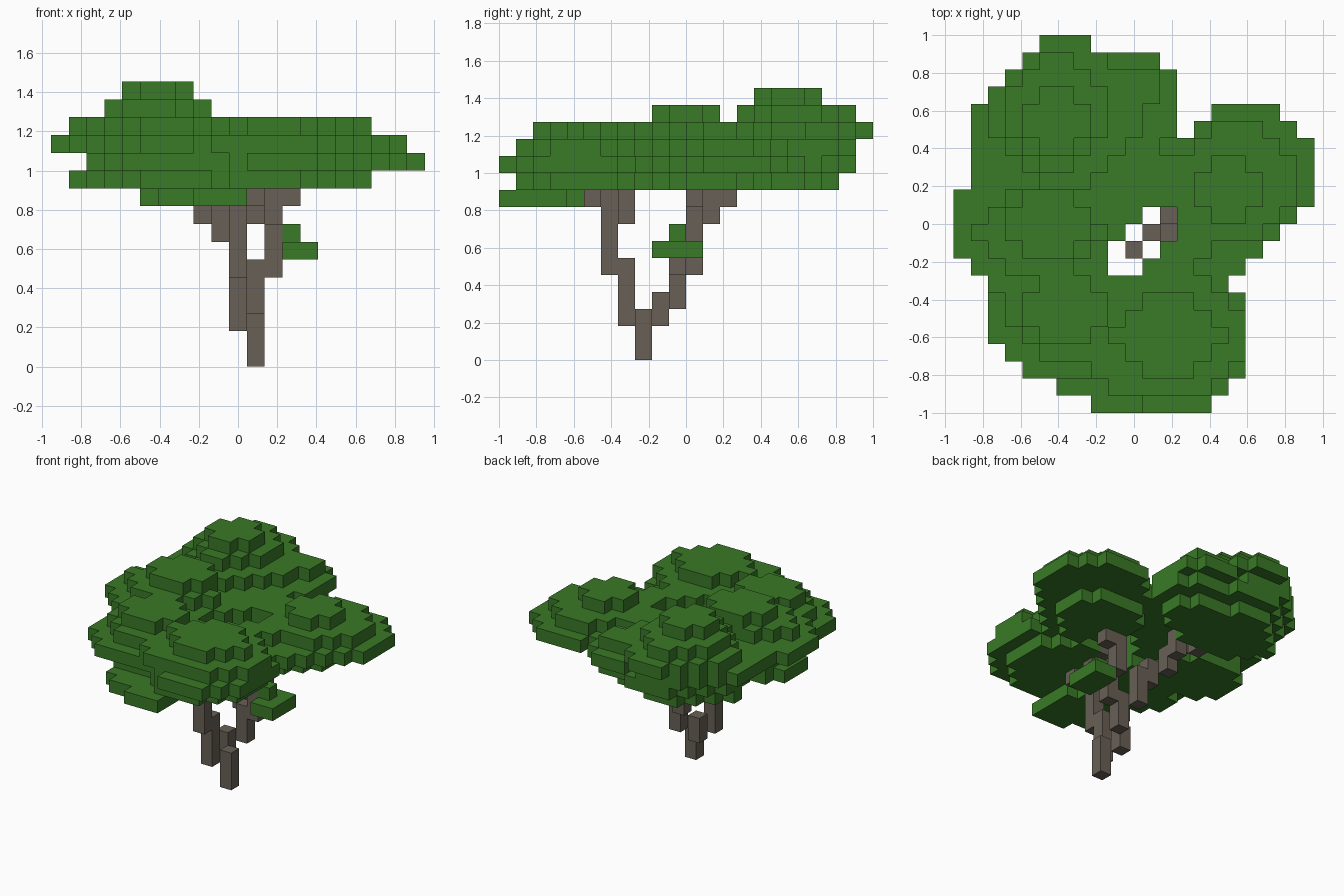
import bpy, bmesh
from mathutils import Vector

cube = bpy.data.objects.get("Cube")
if cube:
    bpy.data.objects.remove(cube, do_unlink=True)

UNIT = 2 / 22          # edge length of one block
COLS, ROWS = 21, 22    # columns run along +x, rows run from back to front


def material(name, colour):
    mat = bpy.data.materials.new(name)
    mat.use_nodes = True
    mat.diffuse_color = colour
    shader = mat.node_tree.nodes["Principled BSDF"]
    shader.inputs["Base Color"].default_value = colour
    shader.inputs["Roughness"].default_value = 0.9
    return mat


LEAF = material("leaf green", (0.041, 0.192, 0.02, 1))
BARK = material("bark brown", (0.138, 0.117, 0.092, 1))

parts = []       # (name, material, cells)
solid = set()    # every occupied block


def add_part(name, mat, cells):
    cells = set(cells) - solid
    solid.update(cells)
    parts.append((name, mat, cells))


def plate(level, left, back, right, front, back_cut, front_cut):
    """One block-thick slab with stepped corners."""
    for row in range(back, front):
        inset = max(0, back_cut - (row - back), front_cut - (front - 1 - row))
        for col in range(left + inset, right - inset):
            yield col, row, level


def in_opening(cell):
    """Diagonal gap in the middle of the canopy."""
    col, row, _ = cell
    return 9 <= col <= 12 and 10 <= row <= 13 and 21 <= col + row <= 23


def clump(name, level, *layers):
    """Leaf clump made of slabs stacked upward from a level."""
    cells = [c for n, layer in enumerate(layers) for c in plate(level + n, *layer)]
    add_part(name, LEAF, [c for c in cells if not in_opening(c)])


def limb(name, *columns):
    """Wood made of upright columns: (col, row, bottom, top)."""
    add_part(name, BARK, [(c, r, k) for c, r, low, high in columns
                          for k in range(low, high)])


# Trunk and the leaning branches
limb("trunk", (11, 13, 0, 3))
limb("front_branch", (10, 14, 2, 6), (10, 15, 5, 10), (11, 14, 8, 10),
     (11, 16, 9, 10), (11, 13, 10, 11))
limb("back_branch", (10, 12, 2, 4), (11, 11, 3, 6), (12, 11, 5, 8),
     (12, 10, 7, 10), (13, 10, 9, 10))
limb("side_branch", (10, 10, 5, 8), (9, 10, 7, 9), (8, 9, 8, 10),
     (8, 8, 9, 11), (7, 9, 10, 11), (6, 8, 10, 11))

# Canopy clumps, lowest slab first
clump("back_crown", 10, (2, 2, 11, 8, 3, 2), (2, 1, 12, 10, 3, 3),
      (1, 1, 11, 10, 3, 1), (2, 0, 11, 9, 3, 3), (3, 1, 9, 8, 2, 2),
      (4, 3, 8, 7, 1, 1))
clump("back_side_crown", 10, (8, 3, 12, 7, 1, 1), (8, 2, 13, 7, 1, 1),
      (8, 1, 13, 7, 1, 1), (9, 2, 12, 5, 0, 1))
clump("left_side_crown", 10, (1, 9, 7, 14, 1, 1), (2, 7, 10, 15, 2, 2),
      (0, 7, 10, 15, 2, 2), (1, 9, 9, 14, 2, 2), (3, 9, 8, 13, 1, 1))
clump("right_side_crown", 10, (12, 7, 18, 13, 1, 2), (13, 4, 21, 14, 2, 4),
      (13, 5, 20, 12, 2, 2), (14, 7, 18, 11, 1, 1))
clump("front_crown", 10, (8, 13, 16, 21, 2, 2), (9, 13, 17, 22, 2, 2),
      (7, 14, 17, 21, 2, 2), (9, 15, 16, 20, 2, 2))
clump("front_corner_crown", 10, (3, 13, 11, 19, 2, 2), (2, 12, 11, 20, 2, 2),
      (3, 13, 11, 19, 2, 2), (4, 14, 9, 18, 1, 1))
clump("middle_crown", 11, (9, 6, 17, 14, 0, 0), (10, 7, 15, 14, 1, 1))

# Small hanging clumps
clump("hanging_leaves", 9, (5, 17, 11, 20, 1, 0))
clump("hanging_leaves_middle", 9, (6, 19, 11, 21, 0, 0))
clump("hanging_leaves_tip", 9, (8, 20, 11, 22, 0, 0))
clump("side_sprig", 6, (13, 10, 15, 13, 0, 0), (13, 11, 14, 12, 0, 0))


def corner_position(col, row, level):
    return Vector((col - COLS / 2, ROWS / 2 - row, level)) * UNIT


def build(name, mat, cells):
    """Mesh the outer faces of a set of blocks."""
    bm = bmesh.new()
    verts = {}

    def vert(key):
        if key not in verts:
            verts[key] = bm.verts.new(corner_position(*key))
        return verts[key]

    for cell in sorted(cells):
        for axis in range(3):
            for side in (0, 1):
                beside = list(cell)
                beside[axis] += 2 * side - 1
                if tuple(beside) in solid:
                    continue
                u, v = (axis + 1) % 3, (axis + 2) % 3
                ring = []
                for du, dv in ((0, 0), (1, 0), (1, 1), (0, 1)):
                    key = list(cell)
                    key[axis] += side
                    key[u] += du
                    key[v] += dv
                    ring.append(vert(tuple(key)))
                # rows run against y, so the winding is mirrored
                bm.faces.new(ring[::-1] if side else ring)
    mesh = bpy.data.meshes.new(name)
    bm.normal_update()
    for face in bm.faces:
        face.smooth = False
    bm.to_mesh(mesh)
    bm.free()
    mesh.materials.append(mat)
    obj = bpy.data.objects.new(name, mesh)
    bpy.context.collection.objects.link(obj)


for part in parts:
    build(*part)
